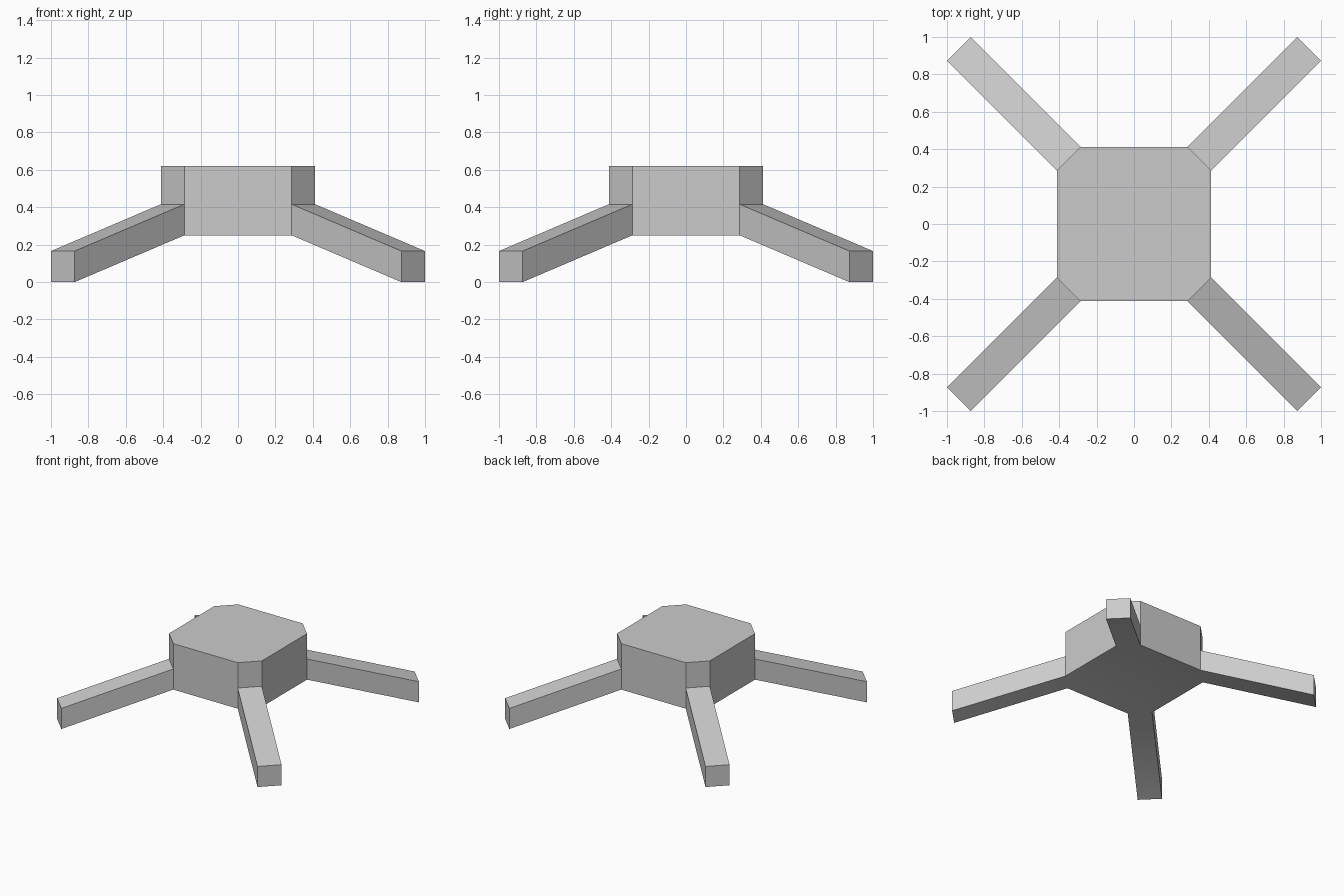
import bpy, bmesh, math
from mathutils import Vector

cube = bpy.data.objects.get("Cube")
if cube:
    bpy.data.objects.remove(cube, do_unlink=True)

grey = bpy.data.materials.new("plain_grey")
grey.use_nodes = True
grey.diffuse_color = (0.6, 0.6, 0.6, 1)
grey.node_tree.nodes["Principled BSDF"].inputs["Base Color"].default_value = (0.6, 0.6, 0.6, 1)

HALF, CORNER = 0.413, 0.287            # hub half width and where its cut corners start
HUB_BOTTOM, LEG_TOP, HUB_TOP = 0.25, 0.416, 0.62
LEG_REACH = 0.829                      # horizontal run of each leg

# Hub: square with cut corners, raised in two tiers
bm = bmesh.new()
outline = []
for i in range(4):
    turn = i * math.pi / 2
    c, s = round(math.cos(turn)), round(math.sin(turn))
    for x, y in ((HALF, CORNER), (CORNER, HALF)):
        outline.append((c * x - s * y, s * x + c * y))
rings = [[bm.verts.new((x, y, z)) for x, y in outline]
         for z in (HUB_BOTTOM, LEG_TOP, HUB_TOP)]
bm.faces.new(rings[0][::-1])
bm.faces.new(rings[2])
leg_roots = []
for tier, (low, high) in enumerate(zip(rings, rings[1:])):
    for i in range(8):
        j = (i + 1) % 8
        face = bm.faces.new((low[i], low[j], high[j], high[i]))
        if tier == 0 and i % 2 == 0:
            leg_roots.append(face)

# Legs: lower corner faces extruded outward and down to the ground
bm.normal_update()
for root in leg_roots:
    shift = root.normal * LEG_REACH - Vector((0, 0, HUB_BOTTOM))
    out = bmesh.ops.extrude_discrete_faces(bm, faces=[root])["faces"][0]
    bmesh.ops.translate(bm, verts=out.verts, vec=shift)
bmesh.ops.remove_doubles(bm, verts=bm.verts, dist=0.0001)
bmesh.ops.recalc_face_normals(bm, faces=bm.faces)

mesh = bpy.data.meshes.new("hub_with_legs")
bm.to_mesh(mesh)
bm.free()
mesh.materials.append(grey)
stand = bpy.data.objects.new("hub_with_legs", mesh)
bpy.context.collection.objects.link(stand)

# Smooth only the gentle bend between hub underside and legs
bpy.context.view_layer.objects.active = stand
stand.select_set(True)
bpy.ops.object.shade_smooth_by_angle(angle=math.radians(30))
